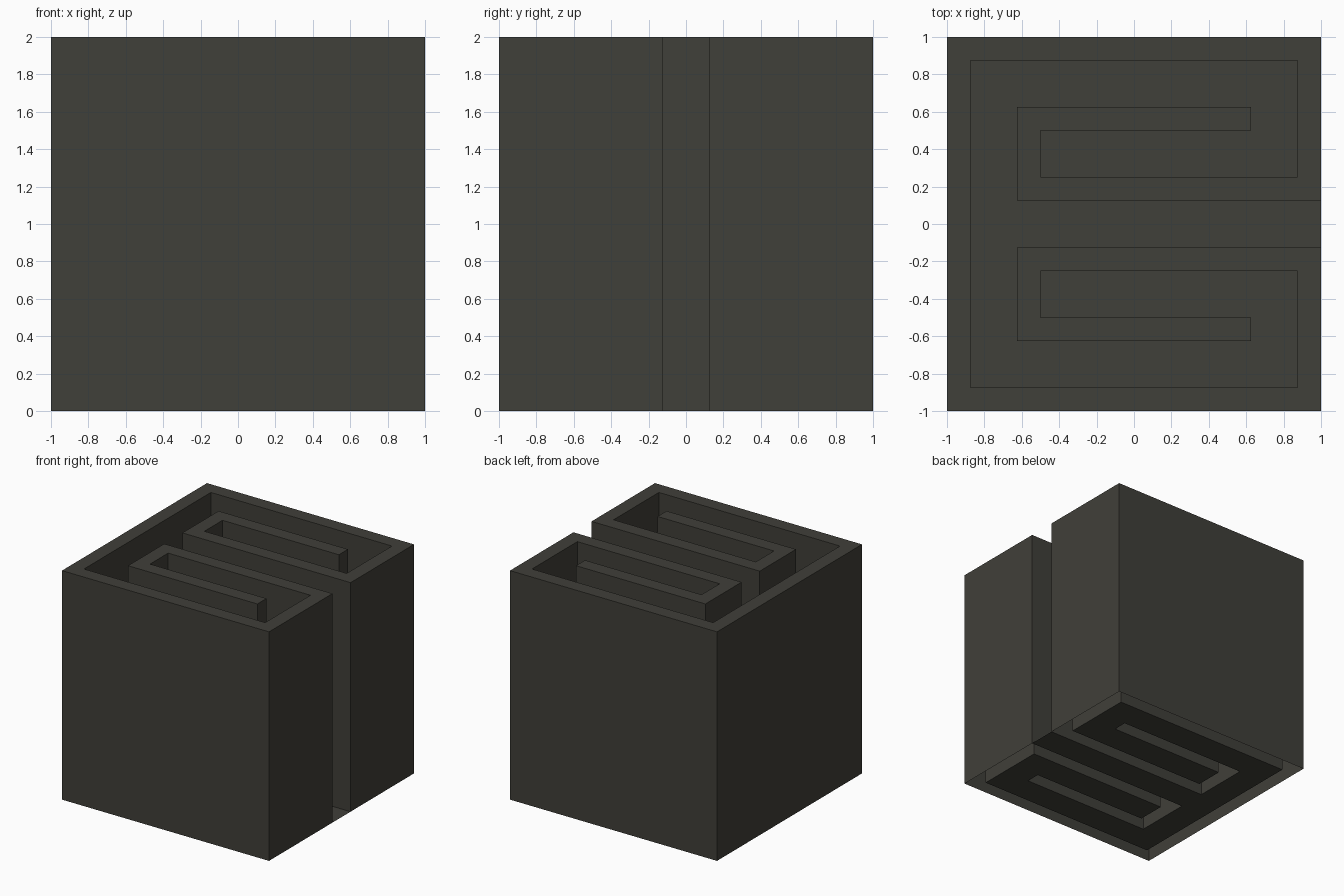
import bpy, bmesh

if "Cube" in bpy.data.objects:
    bpy.data.objects.remove(bpy.data.objects["Cube"])

HEIGHT = 2.0

mat = bpy.data.materials.new("dark olive grey")
mat.diffuse_color = (0.051, 0.050, 0.041, 1)
mat.use_nodes = True
mat.node_tree.nodes["Principled BSDF"].inputs["Base Color"].default_value = mat.diffuse_color

# Upper half of the winding wall outline (the lower half is its mirror image)
half = [(-1, 1), (1, 1), (1, .125), (-.625, .125), (-.625, .625), (.625, .625),
        (.625, .5), (-.5, .5), (-.5, .25), (.875, .25), (.875, .875), (-.875, .875)]


def mirrored(points):
    return points + [(x, -y) for x, y in reversed(points)]


def make_part(name, outline, height=0.0):
    """Flat upward face at z = 0, or an open-bottomed wall of the given height."""
    bm = bmesh.new()
    top = [bm.verts.new((x, y, height)) for x, y in outline]
    face = bm.faces.new(top)
    face.normal_update()
    if face.normal.z < 0:
        bm.faces.remove(face)
        top.reverse()
        face = bm.faces.new(top)
    if height:
        base = [bm.verts.new((v.co.x, v.co.y, 0)) for v in top]
        for i in range(len(top)):
            j = (i + 1) % len(top)
            bm.faces.new((base[i], base[j], top[j], top[i]))
    mesh = bpy.data.meshes.new(name)
    bm.to_mesh(mesh)
    bm.free()
    mesh.materials.append(mat)
    obj = bpy.data.objects.new(name, mesh)
    bpy.context.collection.objects.link(obj)


# Hollow winding wall, open underneath, and the floor of the passage it encloses
make_part("winding_wall", mirrored(half), HEIGHT)
make_part("passage_floor", mirrored(half[2:]))
